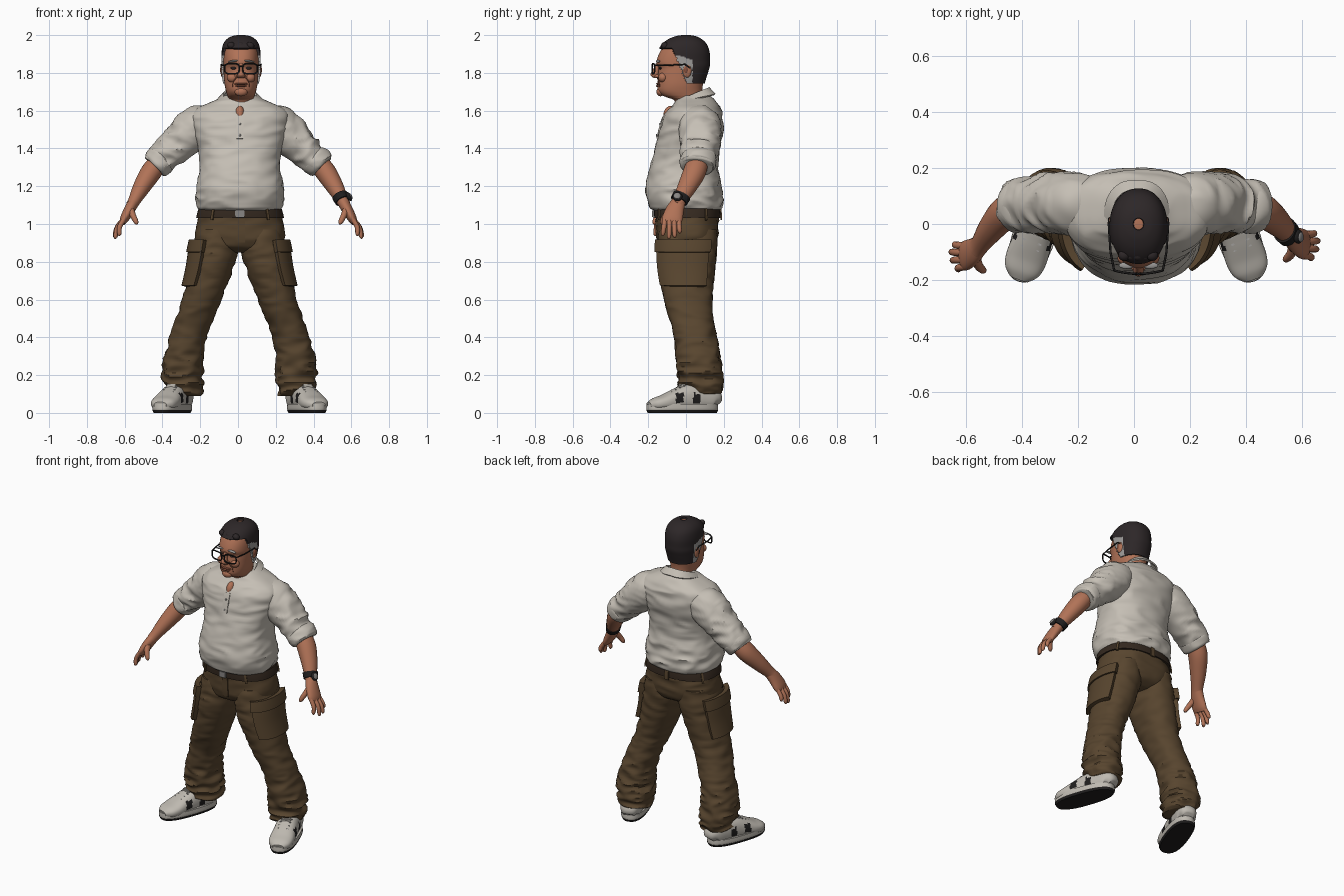
import bpy, bmesh, math
from mathutils import Vector, Matrix, noise

if "Cube" in bpy.data.objects:
    bpy.data.objects.remove(bpy.data.objects["Cube"])


def colour(name, r, g, b):
    m = bpy.data.materials.new(name)
    m.use_nodes = True
    m.diffuse_color = (r, g, b, 1)
    bsdf = m.node_tree.nodes["Principled BSDF"]
    bsdf.inputs["Base Color"].default_value = (r, g, b, 1)
    bsdf.inputs["Roughness"].default_value = 0.8
    return m


SHIRT = colour("warm grey cloth", .56, .52, .46)
BROWN = colour("brown canvas", .098, .06, .028)
SKIN = colour("skin", .44, .17, .095)
LIP = colour("dark skin", .24, .08, .045)
HAIR = colour("dark hair", .026, .02, .021)
GREY = colour("grey hair", .34, .33, .32)
SHOE = colour("off white leather", .52, .49, .44)
BLACK = colour("black rubber", .014, .013, .013)
BELT = colour("belt leather", .035, .022, .014)
METAL = colour("dull metal", .25, .24, .23)
made = []


def finish(name, bm, *mats):
    me = bpy.data.meshes.new(name)
    bm.to_mesh(me)
    bm.free()
    ob = bpy.data.objects.new(name, me)
    bpy.context.collection.objects.link(ob)
    for m in mats:
        me.materials.append(m)
    made.append(ob)
    return ob


def smooth_path(secs, k):
    """Interpolate the sections with a smooth spline."""
    out = []
    for i in range(len(secs) - 1):
        rows = [secs[max(i - 1, 0)], secs[i], secs[i + 1], secs[min(i + 2, len(secs) - 1)]]
        for j in range(k):
            t = j / k
            out.append([b + t * ((c - a) / 2 + t * ((a - 2.5 * b + 2 * c - d / 2)
                        + t * (1.5 * (b - c) + (d - a) / 2))) for a, b, c, d in zip(*rows)])
    return out + [list(secs[-1])]


def loft(name, secs, *mats, n=40, k=6, e=2.0, flat=True, arc=None, zr=None,
         grow=0, thick=0, folds=None, rule=None, keep=None):
    """Skin over sections (x, y, z, rx, ry); arc and zr limit it to a patch."""
    path = smooth_path(secs, k)
    if zr:
        path = [p for p in path if zr[0] <= p[2] <= zr[1]]
    bm = bmesh.new()
    rings = []
    a0, a1 = [math.radians(a) for a in arc] if arc else (0, math.tau)
    for i, s in enumerate(path):
        c, u, v = Vector(s[:3]), Vector((1, 0, 0)), Vector((0, 1, 0))
        if not flat:
            t = Vector(path[min(i + 1, len(path) - 1)][:3]) - Vector(path[max(i - 1, 0)][:3])
            t.normalize()
            ref = v if abs(t.y) < .9 else Vector((0, 0, 1))
            u = ref.cross(t).normalized()
            v = t.cross(u)
        ring = []
        for j in range(n + 1 if arc else n):
            a = a0 + (a1 - a0) * j / n
            ca, sa = math.cos(a), math.sin(a)
            d = u * math.copysign(abs(ca) ** (2 / e), ca) * (s[3] + grow)
            d += v * math.copysign(abs(sa) ** (2 / e), sa) * (s[4] + grow)
            p = c + d
            if folds:
                f = noise.noise(Vector((p.x * 8, p.y * 8, p.z * 19)))
                p += d.normalized() * folds(p) * (.5 - 2 * abs(f))
            ring.append(bm.verts.new(p))
        rings.append(ring)
    for r, q in zip(rings, rings[1:]):
        for j in range(n):
            m = (j + 1) % len(r)
            bm.faces.new((r[j], r[m], q[m], q[j]))
    if not arc and not thick:
        bm.faces.new(rings[0][::-1])
        bm.faces.new(rings[-1])
        bmesh.ops.recalc_face_normals(bm, faces=bm.faces)
    bm.normal_update()
    if keep:
        bad = [f for f in bm.faces if not keep(f.calc_center_median())]
        bmesh.ops.delete(bm, geom=bad, context='FACES')
    if rule:
        for f in bm.faces:
            f.material_index = rule(f.calc_center_median(), f.normal)
    ob = finish(name, bm, *mats)
    if thick:
        thicken(ob, thick)
    return ob


def thicken(ob, t):
    mod = ob.modifiers.new("thickness", 'SOLIDIFY')
    mod.thickness = t
    bpy.context.view_layer.objects.active = ob
    bpy.ops.object.modifier_apply(modifier=mod.name)


def ball(name, loc, size, mat, turn=0):
    bm = bmesh.new()
    bmesh.ops.create_uvsphere(bm, u_segments=20, v_segments=12, radius=1)
    mx = Matrix.Translation(loc) @ Matrix.Rotation(turn, 4, 'Y') @ Matrix.Diagonal((*size, 1))
    bmesh.ops.transform(bm, matrix=mx, verts=bm.verts)
    return finish(name, bm, mat)


def box(name, loc, size, mat):
    bm = bmesh.new()
    bmesh.ops.create_cube(bm, size=1)
    bmesh.ops.transform(bm, matrix=Matrix.Translation(loc) @ Matrix.Diagonal((*size, 1)), verts=bm.verts)
    bmesh.ops.bevel(bm, geom=bm.edges[:], offset=min(size) * .25, segments=2, affect='EDGES')
    return finish(name, bm, mat)


def wire(name, pts, r, mat, closed=False):
    cu = bpy.data.curves.new(name, 'CURVE')
    cu.dimensions, cu.bevel_depth, cu.bevel_resolution = '3D', r, 2
    sp = cu.splines.new('POLY')
    sp.points.add(len(pts) - 1)
    for q, p in zip(sp.points, pts):
        q.co = (*p, 1)
    sp.use_cyclic_u = closed
    cu.materials.append(mat)
    bpy.context.collection.objects.link(bpy.data.objects.new(name, cu))


def slab(x, z, y0, y1, hx):
    """Horizontal section given by its front and back."""
    return (x, (y0 + y1) / 2, z, hx, (y1 - y0) / 2)


# Shirt body with placket
torso = [slab(.01, *s) for s in (
    (1.07, -.165, .17, .205), (1.09, -.195, .19, .222), (1.14, -.21, .195, .23), (1.21, -.213, .185, .227),
    (1.3, -.19, .17, .213), (1.4, -.163, .178, .22), (1.5, -.14, .198, .25), (1.57, -.118, .195, .258),
    (1.61, -.09, .185, .235), (1.637, -.065, .165, .18), (1.662, -.045, .145, .12), (1.68, -.03, .125, .085))]
loft("shirt_body", torso, SHIRT, n=72, k=8, e=2.4,
     folds=lambda p: .007 + .009 * max(0, 1 - abs(p.z - 1.14) / .12) * (p.y > -.1))
loft("shirt_placket", torso, SHIRT, n=6, k=8, e=2.4, arc=(-92.5, -87.5), zr=(1.44, 1.57), grow=.006, thick=.008)
for z in (1.47, 1.53):
    ball("shirt_button", (.01, -.156 + (z - 1.47) * .3, z), (.006, .004, .006), GREY)

# Folded collar, higher at the nape
bm = bmesh.new()
strip = []
for i in range(41):
    t = i / 20 - 1
    f, a = abs(t), math.radians(150) * t
    lo = .125 + .05 * f
    strip.append([bm.verts.new(p) for p in (
        (.01 + .088 * math.sin(a), .03 + (.092 + .03 * f) * math.cos(a), 1.725 - .11 * f * f),
        (.01 + .118 * math.sin(a), .03 + lo * math.cos(a), 1.69 - .08 * f * f - .05 * max(0, f - .7) / .3))])
for p, q in zip(strip, strip[1:]):
    bm.faces.new((p[0], q[0], q[1], p[1]))
thicken(finish("shirt_collar", bm, SHIRT), .01)
ball("open_neck", (.01, -.082, 1.575), (.027, .038, .05), SKIN)

# Head and neck
head = [slab(.016, *s) for s in (
    (1.58, -.06, .1, .07), (1.65, -.06, .09, .068), (1.668, -.095, .088, .068), (1.682, -.128, .088, .073),
    (1.705, -.148, .086, .08), (1.74, -.15, .09, .087), (1.79, -.148, .105, .091), (1.825, -.145, .115, .093),
    (1.855, -.157, .116, .093), (1.9, -.143, .114, .092), (1.94, -.118, .1, .084), (1.967, -.085, .075, .066),
    (1.984, -.045, .042, .038), (1.99, -.01, .01, .008))]
loft("head", head, SKIN, n=64, e=2.2)
loft("hair", head, HAIR, GREY, n=112, k=8, e=2.2, grow=.011, thick=.012,
     keep=lambda p: p.z > max(1.735, min(1.92, 1.92 - (p.y + .075) * 2.3)),
     rule=lambda p, nn: int(p.y < .035 and p.z < 1.885 and p.z < 1.90 - (p.y + .075) * .4)).location.z = .01
for i in range(5):
    ball("fringe_tuft", (-.035 + i * .025, -.112, 1.945 - .006 * (i % 2)), (.022, .02, .018), HAIR, .4)

# Face
loft("nose", [(.016, -.148, 1.85, .01, .012), (.016, -.157, 1.82, .013, .016),
              (.016, -.166, 1.79, .019, .022), (.016, -.155, 1.772, .016, .015)], SKIN, n=20)
ball("upper_lip", (.016, -.146, 1.742, ), (.036, .012, .006), LIP)
ball("lower_lip", (.016, -.147, 1.731), (.029, .012, .007), LIP)
ball("chin", (.016, -.135, 1.7), (.034, .022, .024), SKIN)
for s in (-1, 1):
    ball("ear", (.016 + s * .097, .005, 1.812), (.012, .024, .037), SKIN)
    ball("ear_hollow", (.016 + s * .104, .001, 1.815), (.007, .012, .02), LIP)
    ball("cheek", (.016 + s * .045, -.122, 1.775), (.03, .025, .026), SKIN)
    ball("eyebrow", (.016 + s * .042, -.148, 1.862), (.029, .012, .006), GREY, s * .15)
    ball("eye", (.016 + s * .04, -.136, 1.825), (.016, .01, .007), HAIR)
    ball("nostril_wing", (.016 + s * .017, -.152, 1.783), (.009, .014, .009), SKIN)
    wire("smile_line", [(.016 + s * .025, -.152, 1.775), (.016 + s * .043, -.143, 1.75),
                        (.016 + s * .045, -.139, 1.725)], .0025, LIP)
    # Glasses: rounded rim and side arm
    rim = []
    for i in range(28):
        c, d = math.cos(i * math.tau / 28), math.sin(i * math.tau / 28)
        x = .048 + math.copysign(abs(c) ** .6, c) * .039
        rim.append((.016 + s * x, -.178 + x * x * 1.6, 1.822 + math.copysign(abs(d) ** .6, d) * .027))
    wire("glasses_rim", rim, .0042, BLACK, True)
    wire("glasses_arm", [(.016 + s * .087, -.166, 1.84), (.016 + s * .1, -.1, 1.84),
                         (.016 + s * .106, -.005, 1.845), (.016 + s * .104, .022, 1.825)], .004, BLACK)
wire("glasses_bridge", [(.007, -.176, 1.832), (.016, -.18, 1.836), (.025, -.176, 1.832)], .004, BLACK)

# Hips, belt and fly
hips = [slab(.011, *s) for s in ((.85, -.08, .1, .13), (.88, -.135, .15, .2), (.93, -.152, .17, .236),
                                 (1.0, -.156, .174, .228), (1.05, -.16, .174, .22), (1.09, -.16, .17, .208))]
loft("trouser_hips", hips, BROWN, n=56, e=2.4, folds=lambda p: .006)
loft("belt", hips, BELT, n=64, k=16, e=2.4, zr=(1.03, 1.082), grow=.009, thick=.012)
box("belt_buckle", (.01, -.172, 1.055), (.05, .016, .042), METAL)
loft("fly", hips, BROWN, n=6, e=2.4, arc=(-92, -86), zr=(.9, 1.03), grow=.006, thick=.008)
for a in (-125, -55, 30, 90, 150):
    loft("belt_loop", hips, BROWN, n=4, k=16, e=2.4, arc=(a - 2, a + 2), zr=(1.02, 1.085), grow=.016, thick=.008)

# Legs, pockets and shoes
shoe_len = [(0, .185, .045, .035, .025), (0, .165, .07, .058, .058), (0, .1, .08, .064, .072),
            (0, .03, .08, .066, .074), (0, -.04, .068, .07, .06), (0, -.11, .054, .074, .042),
            (0, -.16, .046, .064, .032), (0, -.192, .04, .035, .018)]
for s in (-1, 1):
    side = "left" if s > 0 else "right"
    leg = [slab(s * x + .008, z, y0, y1, hx) for z, x, y0, y1, hx in (
        (.09, .285, 0, .16, .075), (.12, .293, -.03, .188, .096), (.2, .302, -.042, .19, .108),
        (.3, .296, -.05, .178, .1), (.4, .272, -.06, .163, .098), (.5, .237, -.088, .142, .1),
        (.6, .2, -.115, .138, .104), (.75, .152, -.145, .152, .114), (.87, .127, -.152, .164, .119),
        (.97, .122, -.14, .16, .1))]
    loft(side + "_trouser_leg", leg, BROWN, n=48, k=9, e=2.2,
         folds=lambda p: .008 + .013 * max(0, min(1, (.45 - p.z) / .2)))
    arc = (-62, 38) if s > 0 else (142, 242)
    loft(side + "_cargo_pocket", leg, BROWN, n=20, k=12, e=2.2, arc=arc, zr=(.67, .9), grow=.024, thick=.03)
    arc = (arc[0] - 2, arc[1] + 2)
    loft(side + "_pocket_flap", leg, BROWN, n=20, k=12, e=2.2, arc=arc, zr=(.85, .92), grow=.033, thick=.03)
    place = Matrix.Translation((s * .355 + .008, -.015, 0)) @ Matrix.Rotation(s * .34, 4, 'Z')
    upper = loft(side + "_shoe_upper", shoe_len, SHOE, BLACK, flat=False, n=36, k=8, e=2.4,
                 rule=lambda p, nn: int(abs(nn.x) > .55 and .055 < p.z < .105
                                        and (-.065 < p.y < -.02 or .035 < p.y < .075)))
    sole = [(0, -.005, z, hx, .194 + g) for z, hx, g in ((.012, .072, 0), (.02, .077, .003), (.046, .076, .001))]
    parts = [upper, loft(side + "_midsole", sole, SHOE, e=2.5, k=3),
             loft(side + "_outsole", [(0, -.005, 0, .07, .19), (0, -.005, .014, .077, .197)], BLACK, e=2.5, k=2),
             box("shoe_tongue", (0, .0, .14), (.06, .05, .025), SHOE)]
    for i in range(4):
        parts.append(box("shoe_lace", (0, -.075 + i * .024, .108 + i * .011), (.07, .009, .012), GREY))
    for ob in parts:
        ob.matrix_world = place

# Arms, hands and watch
for s in (-1, 1):
    side = "left" if s > 0 else "right"
    sway = 0 if s > 0 else -.04

    def limb(name, pts, mat, **kw):
        rows = [(s * x + (.004 if s > 0 else 0), y + sway * max(0, min(1, (1.3 - z) / .2)), z, a, b)
                for x, y, z, a, b in pts]
        return loft(side + name, rows, mat, flat=False, **kw)

    limb("_sleeve", [(.15, .07, 1.545, .09, .1), (.2, .072, 1.522, .112, .112), (.25, .075, 1.482, .11, .112),
                     (.31, .075, 1.428, .097, .105), (.37, .07, 1.375, .086, .098), (.425, .062, 1.322, .077, .092),
                     (.44, .06, 1.305, .066, .082)], SHIRT, k=8, folds=lambda p: .006 + .009 * (abs(p.x) > .3))
    limb("_rolled_cuff", [(.395, .066, 1.35, .072, .088), (.405, .065, 1.342, .083, .097),
                          (.432, .061, 1.313, .079, .093), (.442, .06, 1.303, .066, .08)], SHIRT, folds=lambda p: .006)
    limb("_forearm", [(.41, .065, 1.34, .05, .055), (.46, .045, 1.275, .055, .06), (.51, .005, 1.195, .046, .05),
                      (.548, -.035, 1.125, .033, .038), (.562, -.048, 1.1, .031, .038)], SKIN, n=28)
    limb("_palm", [(.55, -.037, 1.12, .03, .036), (.575, -.058, 1.075, .029, .048),
                   (.6, -.072, 1.03, .024, .054), (.613, -.078, 1.005, .016, .048)], SKIN, n=24)
    for b, tx, ty, tz in ((.036, .64, -.033, .962), (.012, .652, -.06, .94), (-.012, .648, -.09, .934), (-.036, .628, -.122, .948)):
        limb("_finger", [(.6, -.075 + b, 1.03, .013, .014), ((.625 + tx) / 2, (ty - .075 + b) / 2, .985, .013, .013),
                         (tx, ty, tz, .011, .011), (tx - .003, ty, tz - .01, .004, .004)], SKIN, n=12, k=4)
    limb("_thumb", [(.57, -.075, 1.08, .02, .024), (.556, -.108, 1.045, .016, .017),
                    (.54, -.125, 1.012, .013, .013), (.535, -.128, .998, .005, .005)], SKIN, n=14)
    if s > 0:
        limb("_watch_strap", [(.535, -.022, 1.15, .043, .049), (.55, -.037, 1.122, .041, .047)], BLACK, n=28, k=2)
        ball("watch_case", (.587, -.045, 1.145), (.014, .026, .026), BLACK, -.5)
        ball("watch_dial", (.596, -.047, 1.149), (.007, .018, .018), METAL, -.5)

# Smooth shading with sharp edges kept
bpy.ops.object.select_all(action='DESELECT')
for ob in made:
    ob.select_set(True)
bpy.context.view_layer.objects.active = made[0]
bpy.ops.object.shade_smooth_by_angle(angle=math.radians(42))
